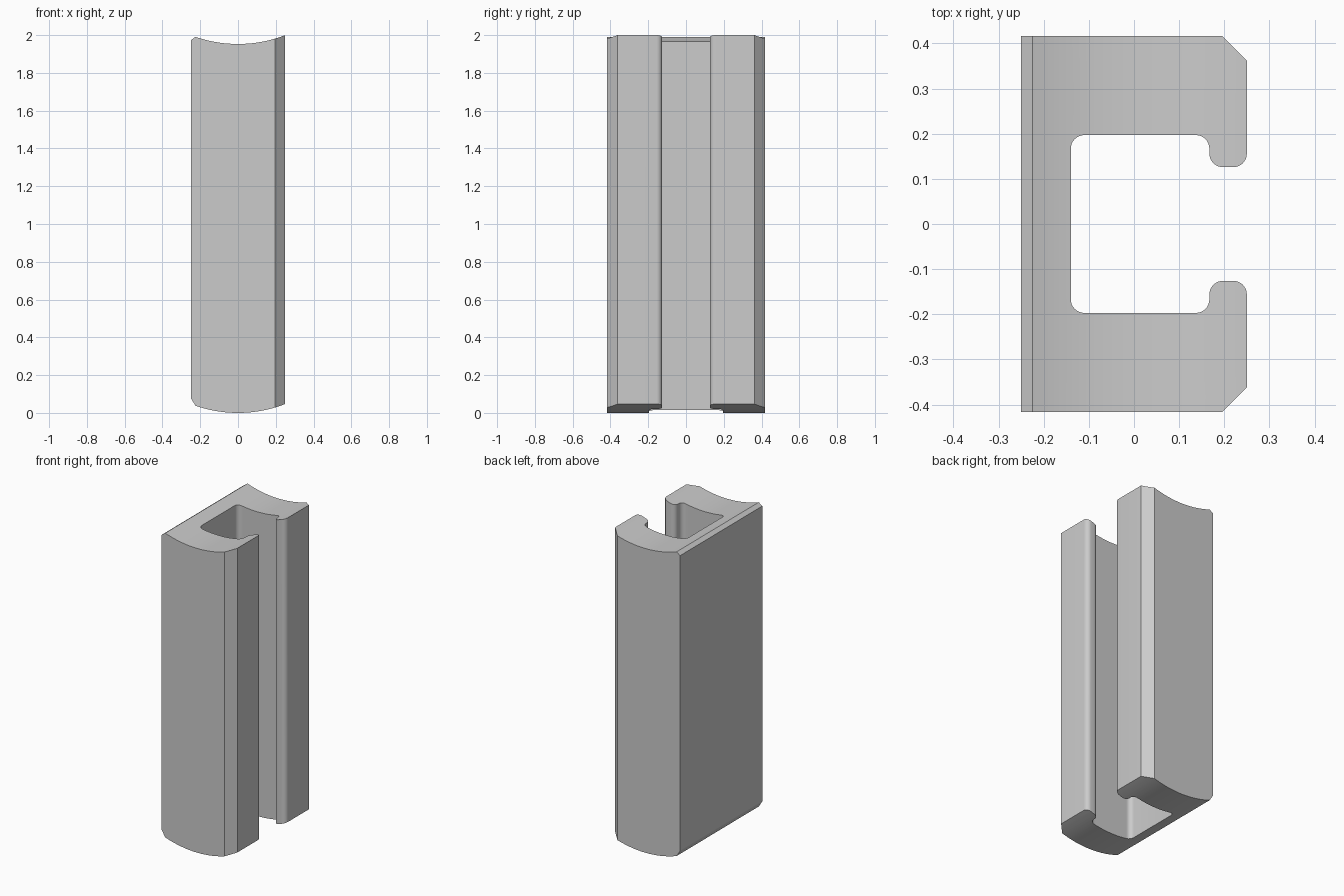
import bpy
import bmesh
import math
from mathutils import Vector

if "Cube" in bpy.data.objects:
    bpy.data.objects.remove(bpy.data.objects["Cube"])

HALF_X, HALF_Y = 0.25, 0.417
ARC_RADIUS = 0.688


def rounded(points, steps=8):
    """Points are (x, y, fillet radius); returns the outline with fillets."""
    out = []
    for i, (x, y, r) in enumerate(points):
        p = Vector((x, y))
        if r == 0:
            out.append(p)
            continue
        a = (Vector(points[i - 1][:2]) - p).normalized()
        b = (Vector(points[(i + 1) % len(points)][:2]) - p).normalized()
        centre = p + (a + b) * r
        for k in range(steps + 1):
            t = k / steps * math.pi / 2
            out.append(centre - b * r * math.cos(t) - a * r * math.sin(t))
    return out


def prism(name, outline, direction):
    """Extrude a closed 3D outline along a direction."""
    bm = bmesh.new()
    face = bm.faces.new([bm.verts.new(p) for p in outline])
    ext = bmesh.ops.extrude_face_region(bm, geom=[face])
    verts = [g for g in ext["geom"] if isinstance(g, bmesh.types.BMVert)]
    bmesh.ops.translate(bm, verts=verts, vec=direction)
    bmesh.ops.recalc_face_normals(bm, faces=bm.faces)
    mesh = bpy.data.meshes.new(name)
    bm.to_mesh(mesh)
    bm.free()
    obj = bpy.data.objects.new(name, mesh)
    bpy.context.collection.objects.link(obj)
    return obj


# C-shaped channel section, one half mirrored across y
half = [(-HALF_X, HALF_Y, 0), (0.195, HALF_Y, 0), (HALF_X, 0.362, 0),
        (HALF_X, 0.126, 0.03), (0.167, 0.126, 0.03),
        (0.167, 0.197, 0.03), (-0.14, 0.197, 0.03)]
section = rounded(half + [(x, -y, r) for x, y, r in reversed(half)])
channel = prism("channel", [(p.x, p.y, -0.2) for p in section], (0, 0, 2.4))


# Side silhouette: arched ends with a small bevel along the back
def sag(x):
    return ARC_RADIUS - math.sqrt(ARC_RADIUS ** 2 - x * x)


BACK, FRONT, STEPS = -0.225, 0.26, 28
xs = [BACK + (FRONT - BACK) * i / STEPS for i in range(STEPS + 1)]
side = [(-HALF_X, 0.078)] + [(x, sag(x)) for x in xs]
side += [(x, 1.953 + sag(x)) for x in reversed(xs)] + [(-HALF_X, 1.973)]
cutter = prism("end_cutter", [(x, -0.6, z) for x, z in side], (0, 1.2, 0))
cutter.hide_render = True

# Trim the channel to the silhouette
trim = channel.modifiers.new("trim_ends", "BOOLEAN")
trim.operation = "INTERSECT"
trim.solver = "EXACT"
trim.object = cutter
bpy.ops.object.select_all(action="DESELECT")
channel.select_set(True)
bpy.context.view_layer.objects.active = channel
bpy.ops.object.modifier_apply(modifier=trim.name)
bpy.data.objects.remove(cutter)

# Plain grey finish
grey = bpy.data.materials.new("light_grey")
grey.use_nodes = True
colour = (0.6, 0.6, 0.6, 1)
grey.diffuse_color = colour
grey.node_tree.nodes["Principled BSDF"].inputs["Base Color"].default_value = colour
channel.data.materials.clear()
channel.data.materials.append(grey)
bpy.ops.object.shade_smooth_by_angle(angle=math.radians(25))
